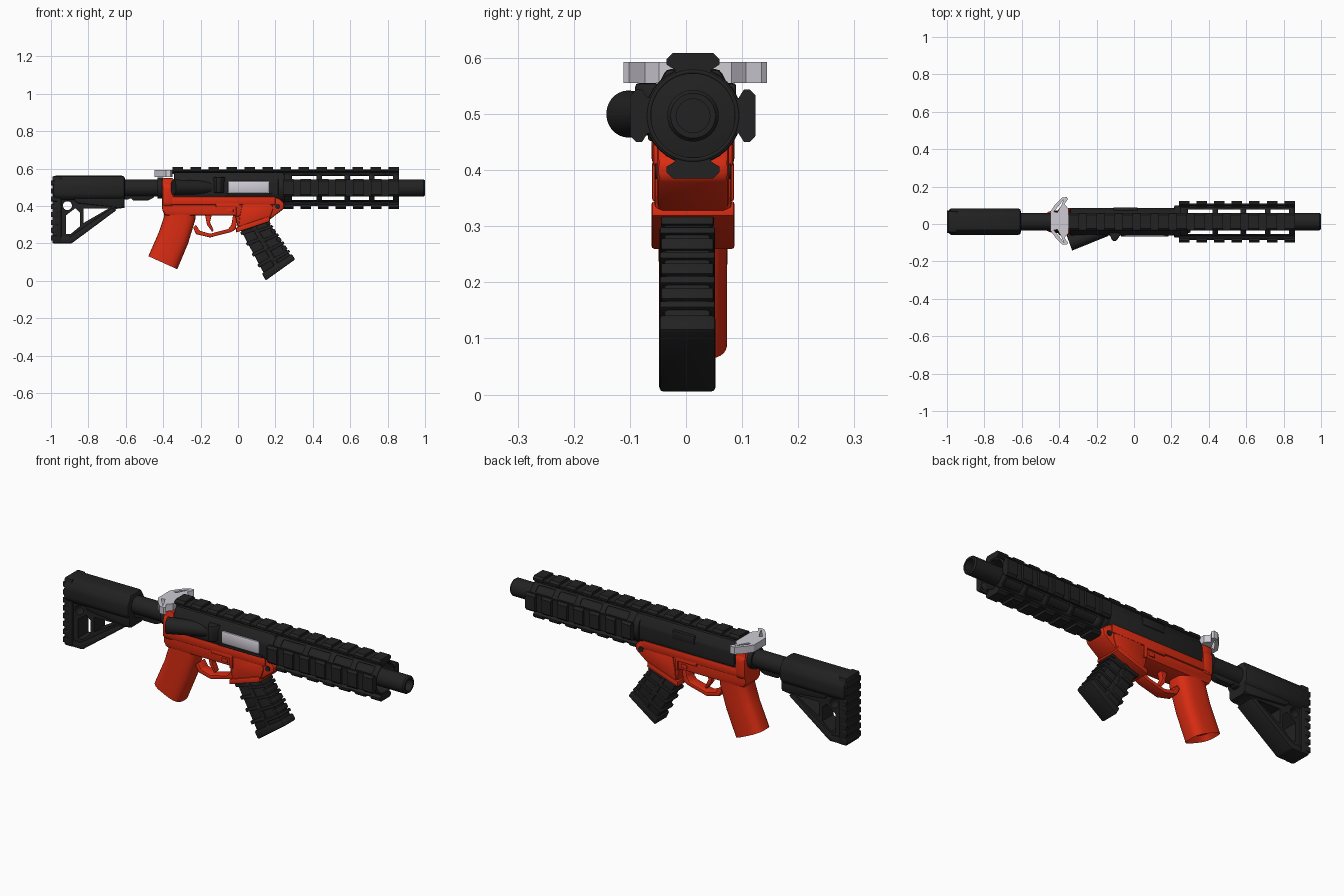
import bpy, bmesh, math
from mathutils import Vector, Matrix

if "Cube" in bpy.data.objects:
    bpy.data.objects.remove(bpy.data.objects["Cube"])

AX, YC = 0.497, 0.0125      # bore axis height, side offset of the centre plane


def material(name, col):
    m = bpy.data.materials.new(name)
    m.diffuse_color = (*col, 1)
    m.use_nodes = True
    m.node_tree.nodes["Principled BSDF"].inputs["Base Color"].default_value = m.diffuse_color
    return m


BLACK = material("black", (0.016, 0.016, 0.016))
RED = material("red", (0.70, 0.025, 0.006))
SILVER = material("silver", (0.62, 0.60, 0.66))


def finish(name, bm, mat, dy=YC):
    bmesh.ops.remove_doubles(bm, verts=bm.verts, dist=1e-5)
    bmesh.ops.recalc_face_normals(bm, faces=bm.faces)
    me = bpy.data.meshes.new(name)
    bm.to_mesh(me)
    bm.free()
    me.materials.append(mat)
    ob = bpy.data.objects.new(name, me)
    ob.location.y = dy
    bpy.context.collection.objects.link(ob)
    return ob


def loft(bm, rings, caps=True):
    vs = [[bm.verts.new(p) for p in r] for r in rings]
    n = len(vs[0])
    for a, b in zip(vs, vs[1:]):
        for i in range(n):
            bm.faces.new((a[i], a[(i + 1) % n], b[(i + 1) % n], b[i]))
    if caps:
        return bm.faces.new(vs[0]), bm.faces.new(vs[-1])


def place(axis, p, d):
    return {'x': (d, p[0], p[1]), 'y': (p[0], d, p[1]), 'z': (p[0], p[1], d)}[axis]


def add_prism(bm, pts, a, b, axis='y'):
    loft(bm, [[place(axis, p, d) for p in pts] for d in (a, b)])


def bevel(bm, width):
    bmesh.ops.recalc_face_normals(bm, faces=bm.faces)
    edges = [e for e in bm.edges if e.calc_face_angle(0) > 0.45]
    bmesh.ops.bevel(bm, geom=edges, offset=width, segments=2, profile=0.5,
                    affect='EDGES', clamp_overlap=True)


def prism(name, pts, a, b, mat, axis='y', bev=0.0, dy=YC):
    bm = bmesh.new()
    add_prism(bm, pts, a, b, axis)
    if bev:
        bevel(bm, bev)
    return finish(name, bm, mat, dy)


def mirrored(half):
    return half + [(-u, v) for u, v in reversed(half)]


def rect(x0, x1, z0, z1):
    return [(x0, z0), (x1, z0), (x1, z1), (x0, z1)]


def circle(x, z, r, n=24):
    return [(x + r * math.cos(i * math.tau / n), z + r * math.sin(i * math.tau / n)) for i in range(n)]


def lathe(name, prof, mat, n=40):
    bm = bmesh.new()
    loft(bm, [[(x, y, z) for y, z in circle(0, AX, r, n)] for x, r in prof], False)
    return finish(name, bm, mat)


def plate(name, outline, holes, half, mat, axis='y', at=0.0):
    # filled 2D curve: inner loops become holes
    cu = bpy.data.curves.new(name, 'CURVE')
    cu.dimensions, cu.fill_mode, cu.extrude = '2D', 'BOTH', half
    for loop in [outline] + holes:
        sp = cu.splines.new('POLY')
        sp.points.add(len(loop) - 1)
        for q, p in zip(sp.points, loop):
            q.co = (p[0], p[1], 0, 1)
        sp.use_cyclic_u = True
    tmp = bpy.data.objects.new(name + "_curve", cu)
    bpy.context.collection.objects.link(tmp)
    me = bpy.data.meshes.new_from_object(tmp.evaluated_get(bpy.context.evaluated_depsgraph_get()))
    bm = bmesh.new()
    bm.from_mesh(me)
    bpy.data.objects.remove(tmp)
    for v in bm.verts:
        v.co = place(axis, v.co[:2], v.co.z + at)
    return finish(name, bm, mat)


# Barrel and buffer tube
lathe("barrel", [(.2, 0), (.2, .046), (.992, .046), (1, .04), (1, .03), (.88, .03), (.88, 0)], BLACK)
lathe("buffer_tube", [(-.95, 0), (-.95, .046), (-.36, .046), (-.36, 0)], BLACK)
lathe("tube_collar", [(-.43, .03), (-.43, .056), (-.40, .056), (-.40, .03)], BLACK)
prism("buffer_tube_rib", [(-.62, .47), (-.62, .435), (-.585, .435), (-.575, .443), (-.56, .43), (-.48, .43),
                          (-.45, .445), (-.45, .47)], -.018, .018, BLACK, bev=.004)

# Slotted handguard tube
bm = bmesh.new()
xs = [.24, .29, .42, .45, .57, .60, .70, .73, .83, .86]
N = 48
grid = [[bm.verts.new((x, y, z)) for y, z in circle(0, AX, .082, N)] for x in xs]
for k in range(len(xs) - 1):
    for i in range(N):
        if k % 2 and 4 <= i % 12 < 8:
            continue
        j = (i + 1) % N
        bm.faces.new((grid[k][i], grid[k][j], grid[k + 1][j], grid[k + 1][i]))
guard = finish("handguard", bm, BLACK)
sol = guard.modifiers.new("wall", 'SOLIDIFY')
sol.thickness, sol.offset = .007, -1


# Toothed accessory rails
def rail(name, x0, x1, turn):
    bm = bmesh.new()
    add_prism(bm, mirrored([(.032, .074), (.032, .083), (.046, .09), (.046, .096), (.044, .098)]), x0, x1, 'x')
    count = round((x1 - x0) / .095)
    pitch = (x1 - x0 - .056) / (count - 1 if count > 1 else 1)
    tooth = mirrored([(.033, .082), (.047, .091), (.047, .101), (.036, .1115)])
    for i in range(count):
        x = x0 + i * pitch
        add_prism(bm, tooth, x, x + .056, 'x')
    bm.transform(Matrix.Translation((0, 0, AX)) @ Matrix.Rotation(turn, 4, 'X'))
    finish(name, bm, BLACK)


rail("top_rail", -.35, .86, 0)
for nm, t in (("left_rail", -math.pi / 2), ("right_rail", math.pi / 2), ("bottom_rail", math.pi)):
    rail(nm, .24, .86, t)

# Upper receiver
prism("upper_receiver", mirrored([(.06, .435), (.073, .46), (.073, .53), (.048, .58)]), -.342, .245,
      BLACK, 'x', .008)
prism("receiver_ring", circle(0, AX, .086, 32), .215, .25, BLACK, 'x', .005)
prism("ejection_port_bolt", rect(-.055, .17, .465, .535), -.079, -.04, SILVER, bev=.012)
prism("port_frame", rect(-.07, .185, .452, .466), -.08, -.05, BLACK, bev=.004)
prism("shell_deflector", [(-.135, -.06), (-.115, -.103), (-.095, -.103), (-.065, -.06)], .47, .555,
      BLACK, 'z', .006)
prism("left_receiver_panel", rect(-.11, .02, .51, .555), .05, .077, BLACK, bev=.005)

# Forward assist: angled round plunger
bm = bmesh.new()
a, b = Vector((-.345, -.115, .5)), Vector((-.15, -.045, .5))
bmesh.ops.create_cone(bm, cap_ends=True, segments=28, radius1=.042, radius2=.034, depth=(b - a).length)
bm.transform(Matrix.Translation((a + b) / 2) @ (b - a).to_track_quat('Z', 'Y').to_matrix().to_4x4())
finish("forward_assist", bm, BLACK)

# Charging handle with pierced wings
half = [(-.35, .03), (-.35, .065), (-.372, .09), (-.352, .118), (-.36, .1275), (-.385, .125),
        (-.42, .09), (-.447, .05)]
hole = [(-.375, .115), (-.393, .092), (-.428, .05), (-.41, .045), (-.388, .085)]
flip = lambda loop: [(x, -y) for x, y in reversed(loop)]
wings = plate("charging_handle", half + flip(half), [hole, flip(hole)], .019, SILVER, 'z', .574)
wings.location.y += .004

# Lower receiver
prism("lower_receiver", [(-.406, .55), (-.345, .55), (-.338, .47), (-.32, .452), (.21, .452), (.248, .415),
                         (.245, .385), (.17, .328), (.0, .275), (-.015, .35), (-.39, .35), (-.406, .38)],
      -.064, .064, RED, bev=.010)
prism("rear_collar", mirrored([(.045, .38), (.074, .41), (.074, .50), (.045, .55)]), -.405, -.345,
      RED, 'x', .012)
prism("lower_side_band", rect(-.39, .20, .405, .452), -.072, .072, RED, bev=.008)
prism("magazine_well", [(.0, .27), (.17, .33), (.19, .39), (.17, .43), (.025, .43), (.01, .35)],
      -.069, .069, RED, bev=.007)
prism("magazine_well_lip", [(-.01, .258), (.172, .318), (.166, .346), (-.01, .286)], -.074, .074, RED, bev=.005)
for s, side in ((-1, "right"), (1, "left")):
    prism(side + "_receiver_ridge", [(-.12, .415), (-.12, .395), (-.01, .395), (-.01, .345), (.008, .345),
                                     (.008, .415)], s * .05, s * .073, RED, bev=.004)
    prism(side + "_catch_button", rect(-.06, -.025, .365, .385), s * .05, s * .07, RED, bev=.004)
prism("front_pin", circle(.212, .398, .014), -.068, .068, BLACK)

# Trigger and guard
prism("trigger_guard", [(-.24, .285), (-.225, .25), (-.15, .232), (-.04, .26), (-.012, .275), (0, .36),
                        (-.025, .36), (-.035, .30), (-.052, .277), (-.15, .252), (-.205, .268), (-.225, .30)],
      -.03, .03, RED, bev=.004)
prism("trigger", [(-.178, .36), (-.138, .36), (-.15, .315), (-.13, .27), (-.138, .262), (-.166, .30)],
      -.016, .016, RED, bev=.004)

# Grip: rounded loft with a recessed bottom
bm = bmesh.new()
rings = []
soft = lambda v: math.copysign(abs(v) ** .65, v)
for cx, cz, ux, uz, l, w in ((-.402, .097, .91, -.41, .085, .061), (-.345, .23, .93, -.36, .084, .061),
                             (-.312, .335, .99, -.12, .084, .062), (-.31, .38, 1, 0, .085, .062)):
    rings.append([(cx + ux * l * soft(math.cos(t)), w * soft(math.sin(t)), cz + uz * l * soft(math.cos(t)))
                  for t in (i * math.tau / 32 for i in range(32))])
base, _ = loft(bm, rings)
bmesh.ops.recalc_face_normals(bm, faces=bm.faces)
bmesh.ops.inset_region(bm, faces=[base], thickness=.012)
bmesh.ops.translate(bm, verts=base.verts, vec=(.012, 0, .027))
finish("grip", bm, RED)

# Magazine with raised ribs
rear0, rear1 = Vector((-.01, .30)), Vector((.148, .002))
front0, front1 = Vector((.155, .34)), Vector((.306, .115))


def mag_point(u, t):
    return tuple(rear0.lerp(rear1, t).lerp(front0.lerp(front1, t), u))


def mag_band(name, u0, u1, t0, t1, hw, bev=.004):
    pts = [mag_point(u, t) for u, t in ((u0, t0), (u1, t0), (u1, t1), (u0, t1))]
    prism(name, pts, -hw, hw, BLACK, bev=bev, dy=.0025)


mag_band("magazine_body", .05, .95, 0, .97, .042, .008)
mag_band("magazine_base", 0, 1, .87, 1, .0505, .008)
mag_band("magazine_spine", .40, .54, .1, .9, .048)
for i in range(4):
    t = .13 + i * .195
    mag_band("magazine_front_rib_%d" % i, .45, 1.0, t + .05, t + .105, .0495)
    mag_band("magazine_rear_rib_%d" % i, 0, .5, t, t + .055, .0495)
    mag_band("magazine_front_block_%d" % i, .86, .985, t - .06, t + .03, .047)

# Shoulder stock
prism("stock_body", mirrored([(.04, .425), (.071, .455), (.071, .515), (.045, .562)]), -.99, -.605,
      BLACK, 'x', .014)
plate("stock_frame", [(-.985, .46), (-.985, .202), (-.893, .202), (-.885, .222), (-.65, .385), (-.607, .39), (-.607, .46)],
      [circle(-.912, .402, .024), [(-.92, .25), (-.895, .25), (-.845, .292), (-.845, .365), (-.87, .388), (-.92, .35)],
       [(-.825, .31), (-.69, .388), (-.825, .388)]], .046, BLACK)
prism("stock_cheek_web", [(-.88, .44), (-.86, .415), (-.63, .39), (-.607, .40), (-.607, .47), (-.88, .47)],
      -.056, .056, BLACK, bev=.006)
prism("stock_lower_strut", [(-.985, .2), (-.89, .2), (-.65, .378), (-.675, .39), (-.90, .235), (-.985, .235)],
      -.054, .054, BLACK, bev=.006)
prism("butt_pad", rect(-.993, -.945, .2, .56), -.058, .058, BLACK, bev=.008)
for i in range(8):
    z = .215 + i * .042
    prism("butt_rib_%d" % i, rect(-1, -.965, z, z + .027), -.06, .06, BLACK, bev=.003)

# Smooth shading with crisp edges
bpy.ops.object.select_all(action='SELECT')
bpy.context.view_layer.objects.active = guard
bpy.ops.object.shade_smooth_by_angle(angle=math.radians(30))
